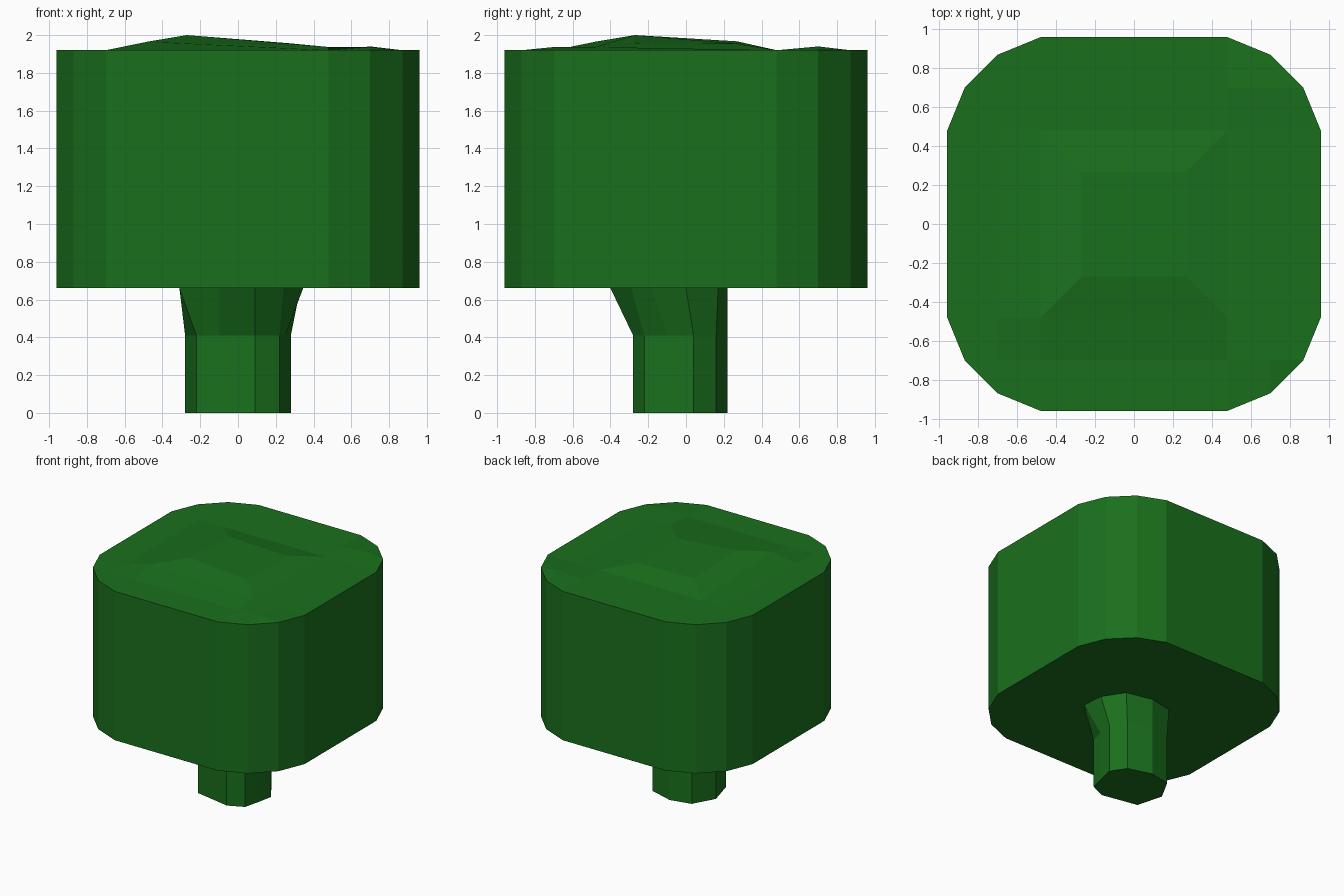
import bpy, bmesh

if "Cube" in bpy.data.objects:
    bpy.data.objects.remove(bpy.data.objects["Cube"])

green = bpy.data.materials.new("leaf_green")
green.diffuse_color = (0.01, 0.16, 0.012, 1)
green.use_nodes = True
green.node_tree.nodes["Principled BSDF"].inputs["Base Color"].default_value = green.diffuse_color


def finish(bm, name):
    bmesh.ops.recalc_face_normals(bm, faces=bm.faces)
    mesh = bpy.data.meshes.new(name)
    bm.to_mesh(mesh)
    bm.free()
    mesh.materials.append(green)
    bpy.context.collection.objects.link(bpy.data.objects.new(name, mesh))


# Crown: clipped block with cut corners and a slightly lumpy top
LOW, RIM = 0.66, 1.92
BUMPS = {(-.27, -.27): 2.0, (.27, -.27): 1.957, (-.27, .27): 1.967, (.27, .27): 1.955,
         (-.48, -.48): 1.965, (.48, -.48): 1.937, (.7, .7): 1.94, (.7, -.7): 1.937}
bm = bmesh.new()
cache = {}


def vert(x, y, turn, z=None):
    for _ in range(turn):
        x, y = -y, x
    if z is None:
        z = BUMPS.get((x, y), RIM)
    key = (x, y, z)
    if key not in cache:
        cache[key] = bm.verts.new(key)
    return cache[key]


TOP_PATCHES = [
    [(.27, -.27), (.48, -.48), (.48, .48), (.27, .27)],
    [(.48, -.48), (.7, -.48), (.7, .48), (.48, .48)],
    [(.7, -.48), (.96, -.48), (.96, .48), (.7, .48)],
    [(.48, .48), (.7, .48), (.7, .7), (.48, .7)],
    [(.7, .48), (.96, .48), (.87, .7), (.7, .7)],
    [(.7, .7), (.87, .7), (.7, .87)],
    [(.48, .7), (.7, .7), (.7, .87), (.48, .96)],
]
SIDE = [(.96, -.48), (.96, .48), (.87, .7), (.7, .87), (.48, .96)]
base = []
for t in range(4):
    for patch in TOP_PATCHES:
        bm.faces.new([vert(x, y, t) for x, y in patch])
    for a, b in zip(SIDE, SIDE[1:]):
        bm.faces.new([vert(*a, t, LOW), vert(*b, t, LOW), vert(*b, t), vert(*a, t)])
    base += [vert(x, y, t, LOW) for x, y in SIDE[:4]]
bm.faces.new([vert(x, y, t) for t in range(4) for x, y in [(.27, .27)]])
bm.faces.new(base)
finish(bm, "crown")

# Trunk: irregular column flaring out under the crown
LOWER = [(-.22, -.22), (-.10, -.243), (.09, -.28), (.22, -.22), (.25, -.10),
         (.28, .04), (.2, .16), (0, .22), (-.18, .18), (-.28, 0)]
UPPER = [(-.31, -.22), (-.10, -.38), (.09, -.40), (.24, -.29), (.345, -.18),
         (.33, 0), (.22, .17), (0, .22), (-.2, .18), (-.31, 0)]
bm = bmesh.new()
rings = [[bm.verts.new((x, y, z)) for x, y in pts]
         for pts, z in ((LOWER, 0), (LOWER, .41), (UPPER, LOW))]
for lo, hi in zip(rings, rings[1:]):
    for i in range(len(lo)):
        j = (i + 1) % len(lo)
        bm.faces.new((lo[i], lo[j], hi[j], hi[i]))
bm.faces.new(rings[0])
finish(bm, "trunk")
